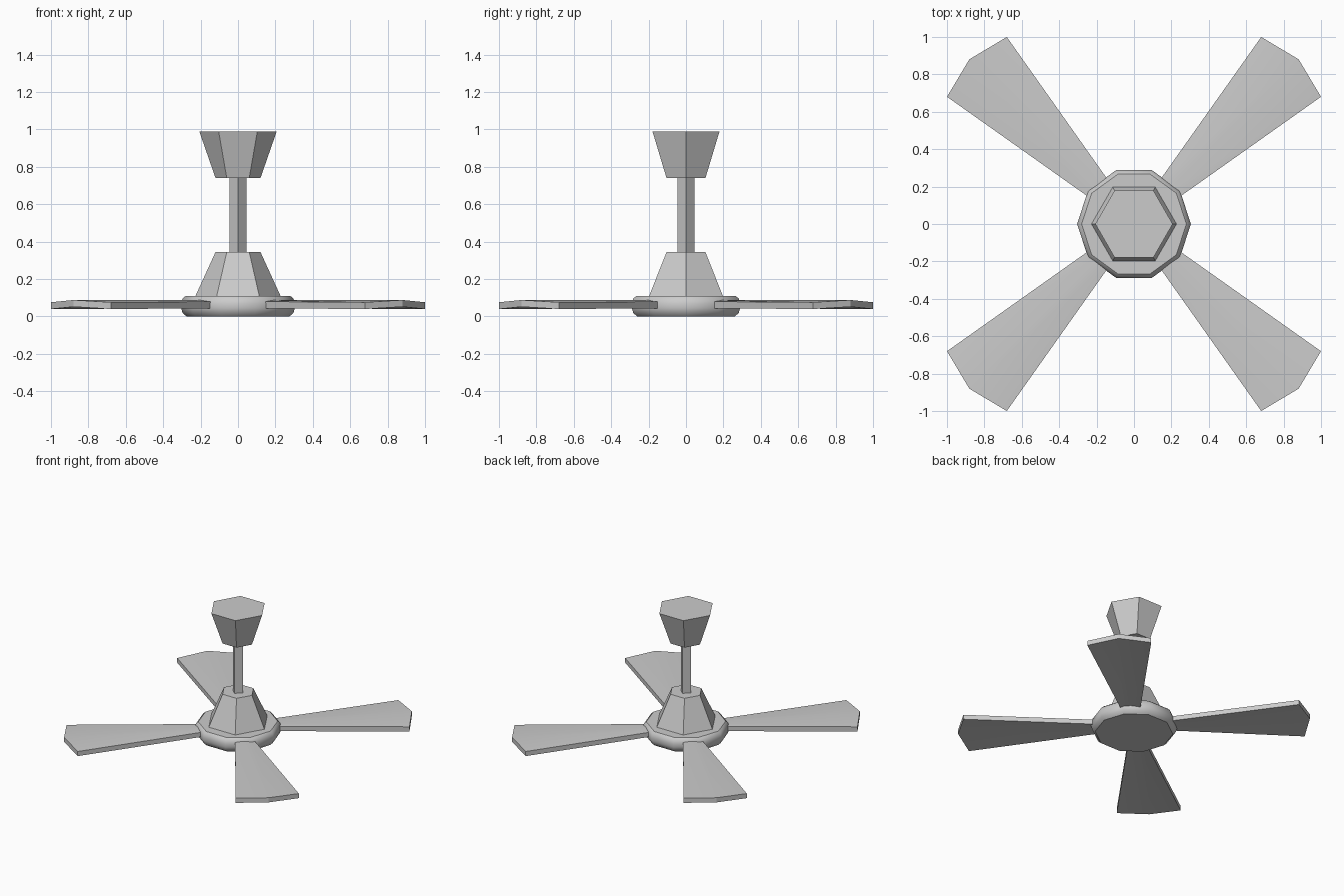
import bpy
import bmesh
from math import radians, sin, cos, pi, sqrt

if "Cube" in bpy.data.objects:
    bpy.data.objects.remove(bpy.data.objects["Cube"])

# Single grey finish
grey = bpy.data.materials.new("light_grey")
grey.use_nodes = True
colour = (0.6, 0.6, 0.6, 1)
grey.diffuse_color = colour
grey.node_tree.nodes["Principled BSDF"].inputs["Base Color"].default_value = colour


def finish(name, bm):
    bmesh.ops.recalc_face_normals(bm, faces=bm.faces)
    mesh = bpy.data.meshes.new(name)
    bm.to_mesh(mesh)
    bm.free()
    mesh.materials.append(grey)
    obj = bpy.data.objects.new(name, mesh)
    bpy.context.collection.objects.link(obj)
    return obj


def lathe(name, profile, sides):
    """Stack polygon rings of (radius, height) and cap both ends."""
    bm = bmesh.new()
    rings = [[bm.verts.new((r * cos(2 * pi * i / sides), r * sin(2 * pi * i / sides), z))
              for i in range(sides)] for r, z in profile]
    for low, high in zip(rings, rings[1:]):
        for i in range(sides):
            j = (i + 1) % sides
            bm.faces.new((low[i], low[j], high[j], high[i]))
    bm.faces.new(rings[0])
    bm.faces.new(rings[-1])
    return finish(name, bm)


def smooth(obj, angle):
    bpy.ops.object.select_all(action='DESELECT')
    obj.select_set(True)
    bpy.context.view_layer.objects.active = obj
    bpy.ops.object.shade_smooth_by_angle(angle=radians(angle))


# Ceiling mount, rod and motor housing
lathe("ceiling_canopy", [(0.12, 0.74), (0.207, 0.99)], 6)
lathe("down_rod", [(0.045, 0.34), (0.045, 0.745)], 4)
lathe("motor_housing", [(0.232, 0.1), (0.12, 0.345)], 6)

# Rounded ten-sided hub
hub = lathe("hub", [(0.275, 0), (0.297, 0.02), (0.304, 0.045), (0.304, 0.07),
                    (0.297, 0.095), (0.28, 0.11)], 10)
smooth(hub, 40)


# Four slightly arched blades, widening outward
def blade(name, turn):
    # Each station: edge distance, half width, middle distance, edge height
    stations = [(0.2, 0.057, 0.2, 0.044), (1.188, 0.226, 1.245, 0.04)]
    thick = 0.036
    bm = bmesh.new()
    rows = []
    for edge, half, middle, z in stations:
        outline = [(edge, -half, z), (middle, 0, 0.052), (edge, half, z)]
        rows.append([bm.verts.new(p) for p in outline]
                    + [bm.verts.new((x, y, h + thick)) for x, y, h in reversed(outline)])
    inner, outer = rows
    for i in range(6):
        j = (i + 1) % 6
        bm.faces.new((inner[i], inner[j], outer[j], outer[i]))
    for ring in rows:
        bm.faces.new((ring[0], ring[1], ring[4], ring[5]))
        bm.faces.new((ring[1], ring[2], ring[3], ring[4]))
    obj = finish(name, bm)
    obj.rotation_euler.z = turn
    smooth(obj, 20)


corners = ["back_left", "back_right", "front_right", "front_left"]
for i, corner in enumerate(corners):
    blade(corner + "_blade", radians(45 + 90 * i))
